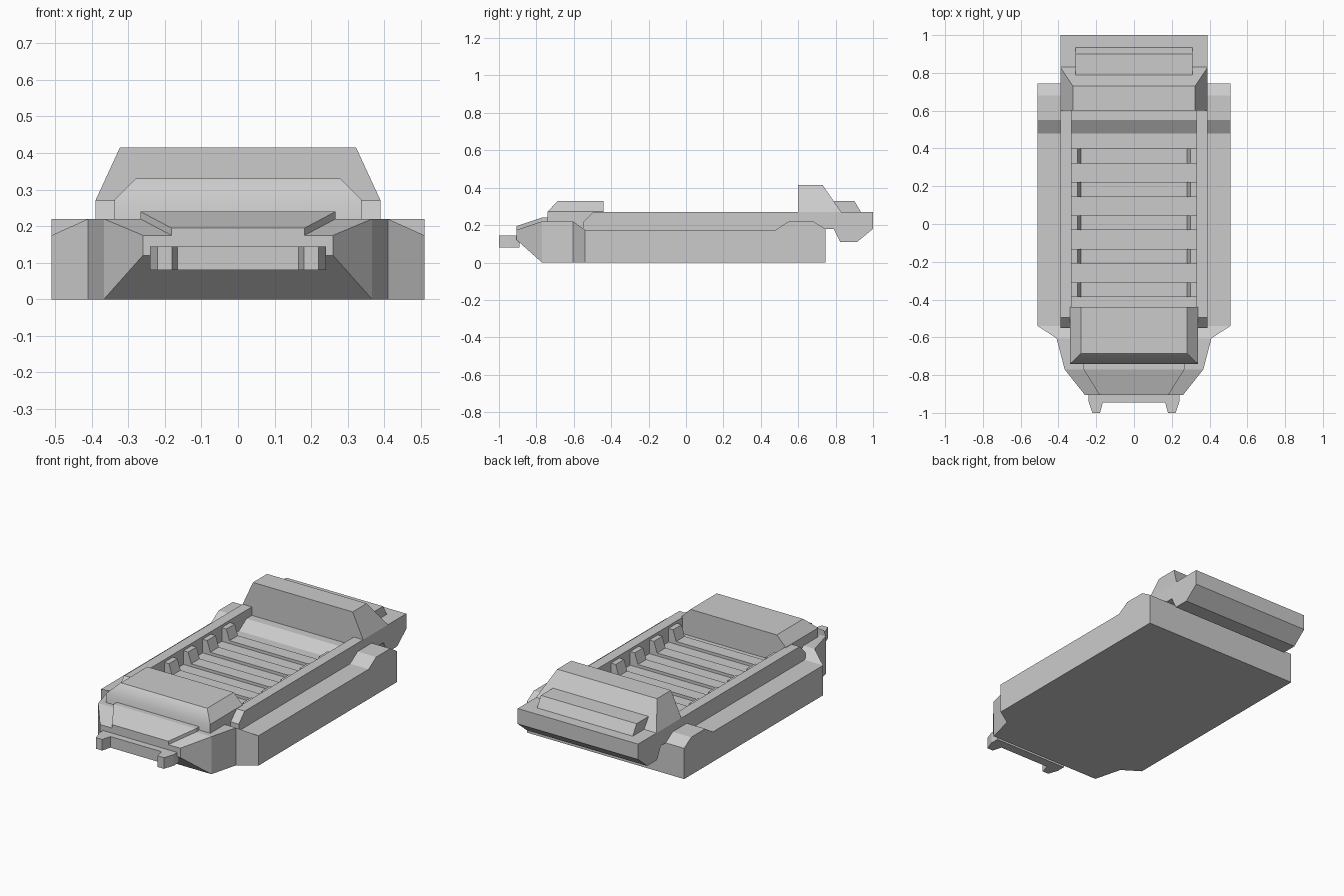
import bpy, bmesh, math

if "Cube" in bpy.data.objects:
    bpy.data.objects.remove(bpy.data.objects["Cube"])


def finish(name, bm):
    bmesh.ops.recalc_face_normals(bm, faces=bm.faces)
    me = bpy.data.meshes.new(name)
    bm.to_mesh(me)
    bm.free()
    ob = bpy.data.objects.new(name, me)
    bpy.context.collection.objects.link(ob)
    return ob


def loft(name, rings):
    """Skin a series of closed rings and cap both ends."""
    bm = bmesh.new()
    vs = [[bm.verts.new(p) for p in r] for r in rings]
    n = len(vs[0])
    for a, b in zip(vs, vs[1:]):
        for i in range(n):
            j = (i + 1) % n
            bm.faces.new((a[i], a[j], b[j], b[i]))
    bm.faces.new(vs[0])
    bm.faces.new(vs[-1])
    return finish(name, bm)


def prism(name, pts, axis, a, b):
    """Extrude a 2D profile along an axis from a to b."""
    def put(p, t):
        return {'x': (t, *p), 'y': (p[0], t, p[1]), 'z': (*p, t)}[axis]
    return loft(name, [[put(p, t) for p in pts] for t in (a, b)])


def box_ring(y, w, z0, z1):
    return [(-w, y, z0), (w, y, z0), (w, y, z1), (-w, y, z1)]


# Hull with raised rear fenders and tapered nose: y, half width, bottom, top
hull = [(0.745, 0.51, 0, 0.18), (0.68, 0.51, 0, 0.22), (0.55, 0.51, 0, 0.22),
        (0.48, 0.51, 0, 0.175), (-0.54, 0.51, 0, 0.175), (-0.605, 0.41, 0, 0.22),
        (-0.77, 0.367, 0, 0.22), (-0.905, 0.26, 0.12, 0.175)]
loft("hull", [box_ring(*s) for s in hull])

# Raised plate on the nose
loft("nose_plate", [box_ring(-0.68, 0.267, 0.2, 0.24),
                    box_ring(-0.77, 0.267, 0.2, 0.24),
                    box_ring(-0.905, 0.182, 0.16, 0.195)])

# Front bumper with two tapered prongs
half = [(0.24, -0.89), (0.24, -0.94), (0.22, -1.0), (0.18, -1.0), (0.165, -0.945)]
prism("front_bumper", half + [(-x, y) for x, y in reversed(half)], 'z', 0.08, 0.145)

# Rounded front cover
cover = []
for y, w, z in ((-0.44, 0.28, 0.33), (-0.685, 0.28, 0.33)):
    cover.append([(-0.338, y, 0.16), (0.338, y, 0.16), (0.338, y, 0.272),
                  (w, y, z), (-w, y, z), (-0.338, y, 0.272)])
bm = bmesh.new()
rings = [[bm.verts.new(p) for p in r] for r in cover]
front = [bm.verts.new(p) for p in box_ring(-0.74, 0.338, 0.16, 0.272)]
b, f = rings
for i in range(6):
    j = (i + 1) % 6
    bm.faces.new((b[i], b[j], f[j], f[i]))
bm.faces.new(b)
bm.faces.new(front)
for quad in ((f[0], f[1], front[1], front[0]), (f[1], f[2], front[2], front[1]),
             (f[5], f[0], front[0], front[3]), (f[3], f[4], front[3], front[2]),
             (f[2], f[3], front[2]), (f[4], f[5], front[3])):
    bm.faces.new(quad)
ob = finish("front_cover", bm)
bpy.context.view_layer.objects.active = ob
ob.select_set(True)
bpy.ops.object.shade_smooth_by_angle(angle=math.radians(44))
ob.select_set(False)

# Side rails of the bed
rail = [(-0.55, 0.16), (-0.55, 0.215), (-0.495, 0.27), (0.65, 0.27), (0.65, 0.16)]
for side, s in (("left", -1), ("right", 1)):
    prism(side + "_rail", rail, 'x', s * 0.33, s * 0.39)

# U-shaped bed ribs
rib = [(0.335, 0.165), (0.335, 0.255), (0.3, 0.255), (0.28, 0.192)]
rib += [(-x, z) for x, z in reversed(rib)]
for i in range(5):
    y = 0.36 - i * 0.177
    prism(f"bed_rib_{i + 1}", rib, 'y', y - 0.039, y + 0.039)

# Rear block overhanging the hull
prism("rear_block", [(0.6, 0.18), (0.6, 0.27), (1.0, 0.27), (1.0, 0.18),
                     (0.915, 0.11), (0.825, 0.11), (0.79, 0.18)], 'x', -0.39, 0.39)

# Sloped rear superstructure
loft("rear_housing", [[(-w, 0.6, z), (w, 0.6, z), (w, y, z), (-w, y, z)]
                      for w, y, z in ((0.39, 0.83, 0.27), (0.323, 0.73, 0.415))])

# Rear vent ridge
prism("rear_vent", [(0.75, 0.26), (0.75, 0.33), (0.9, 0.33), (0.935, 0.27), (0.935, 0.26)],
      'x', -0.31, 0.31)
